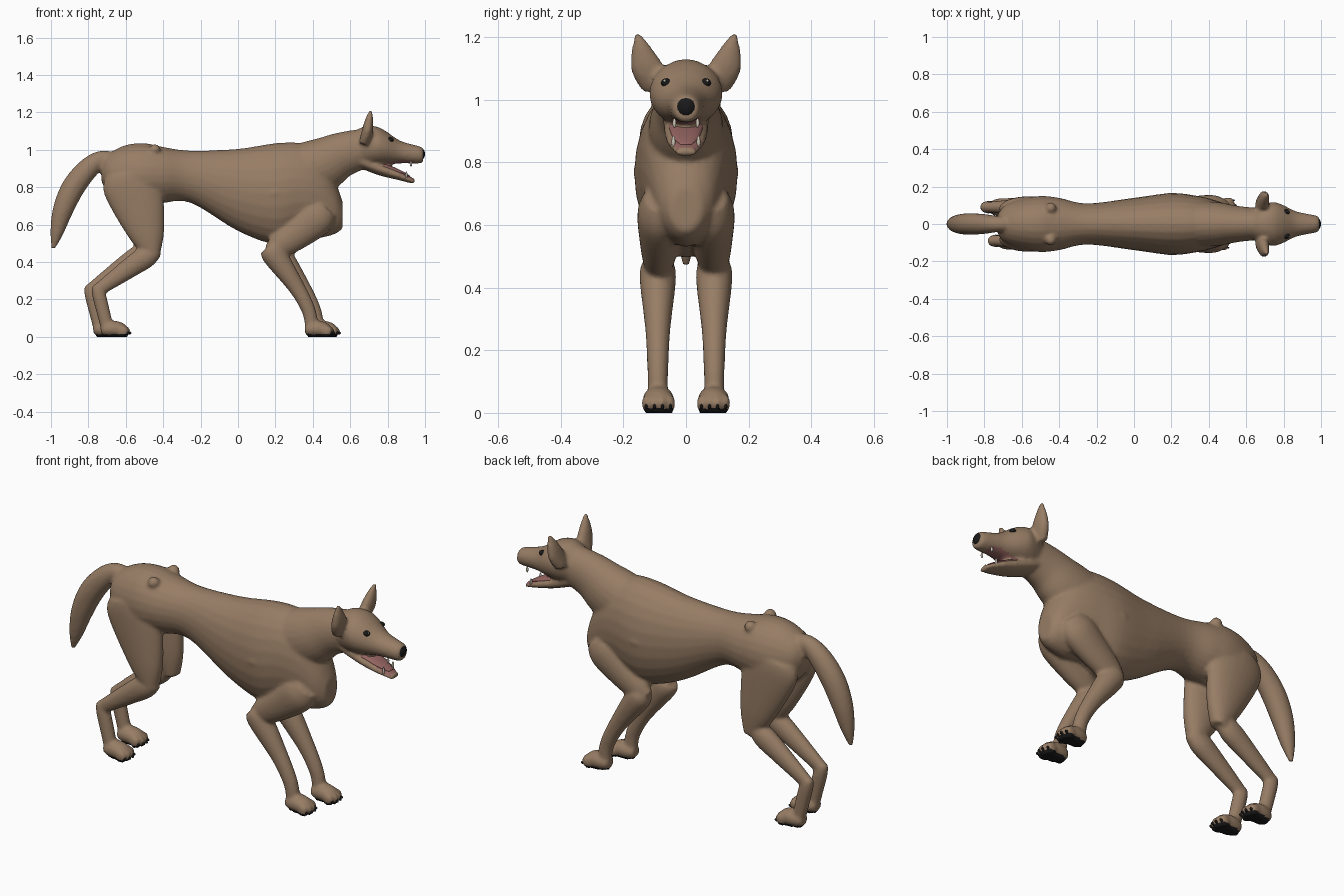
import bpy, bmesh, math
from mathutils import Vector

if "Cube" in bpy.data.objects:
    bpy.data.objects.remove(bpy.data.objects["Cube"], do_unlink=True)


def material(name, red, green, blue):
    made = bpy.data.materials.new(name)
    made.use_nodes = True
    made.diffuse_color = (red, green, blue, 1)
    made.node_tree.nodes["Principled BSDF"].inputs["Base Color"].default_value = made.diffuse_color
    return made


FUR = material("tan fur", .31, .205, .13)
BLACK = material("black", .01, .01, .01)
PINK = material("mouth pink", .3, .13, .12)
IVORY = material("ivory", .6, .55, .45)


def catmull_rom(a, b, c, d, t):
    return b + t / 2 * (c - a + t * (2 * a - 5 * b + 4 * c - d + t * (3 * (b - c) + d - a)))


def smooth_path(points, steps=5):
    """Adds in-between rings to a few key rings."""
    padded = [points[0], *points, points[-1]]
    rings = []
    for index in range(len(points) - 1):
        window = list(zip(*padded[index:index + 4]))
        rings += [[catmull_rom(*values, step / steps) for values in window] for step in range(steps)]
    return rings + [points[-1]]


def tube(bm, points, y=0, y_end=None, flat=1, dx=0, upright=False, segments=24):
    """Loft of ellipses. A ring is x, z, radius and, if it is not radius * flat, the half width."""
    rings = smooth_path(points)
    last = len(rings) - 1
    y_end = y if y_end is None else y_end
    loops = []
    for index, ring in enumerate(rings):
        x, z, radius = ring[:3]
        width = ring[3] if len(ring) > 3 else radius * flat
        before, after = rings[max(index - 1, 0)], rings[min(index + 1, last)]
        along = Vector((after[0] - before[0], 0, after[1] - before[1])).normalized()
        if upright:
            along = Vector((1, 0, 0))
        across = Vector((-along.z, 0, along.x))
        centre = Vector((x + dx, y + (y_end - y) * index / last, z))
        loop = []
        for segment in range(segments):
            angle = math.tau * segment / segments
            sideways = Vector((0, width * math.cos(angle), 0))
            loop.append(bm.verts.new(centre + sideways + across * radius * math.sin(angle)))
        loops.append(loop)
    faces = [bm.faces.new(loops[0]), bm.faces.new(loops[-1])]
    for start, end in zip(loops, loops[1:]):
        for here in range(segments):
            there = (here + 1) % segments
            faces.append(bm.faces.new((start[here], start[there], end[there], end[here])))
    bmesh.ops.recalc_face_normals(bm, faces=faces)


def ball(bm, centre, radii):
    made = bmesh.ops.create_uvsphere(bm, u_segments=20, v_segments=12, radius=1)
    bmesh.ops.scale(bm, vec=radii, verts=made["verts"])
    bmesh.ops.translate(bm, vec=centre, verts=made["verts"])


def finish(bm, name, colour):
    mesh = bpy.data.meshes.new(name)
    bm.to_mesh(mesh)
    bm.free()
    mesh.materials.append(colour)
    mesh.shade_smooth()
    made = bpy.data.objects.new(name, mesh)
    bpy.context.scene.collection.objects.link(made)
    return made


def paw_shifts(side):
    """Left paws stand slightly further apart than right ones."""
    return (.03, -1.13) if side > 0 else (0, -1.09)


def toes(side, shift):
    """Centres of the four toes of one paw, the middle ones further forward."""
    for number in range(4):
        offset = (number - 1.5) * .026
        yield Vector((.49 + shift - abs(offset) * .4, side * .088 + offset, .03))


coat_bm, eyes_bm, bright_bm, claws_bm = [bmesh.new() for part in range(4)]

# Torso
tube(coat_bm, [(-.73, .88, .05, .05), (-.69, .87, .11, .1), (-.6, .86, .165, .135), (-.5, .865, .17, .15),
               (-.4, .865, .15, .14), (-.25, .855, .14, .11), (0, .785, .22, .14), (.2, .765, .27, .165),
               (.34, .785, .25, .15), (.44, .76, .23, .125), (.52, .69, .14, .09), (.56, .65, .07, .05)],
     upright=True)
# Neck
tube(coat_bm, [(.3, .86, .16), (.45, .92, .145), (.56, .975, .12), (.72, 1.02, .1)], flat=.8)
# Skull and muzzle
tube(coat_bm, [(.61, 1.01, .08, .07), (.68, 1.02, .107, .1), (.74, 1.02, .104, .117), (.79, 1.01, .09, .105),
               (.87, .987, .06, .067), (.975, .972, .045, .045), (.99, .972, .03, .03)], upright=True)
# Lower jaw
tube(coat_bm, [(.64, .945, .035, .075), (.76, .897, .034, .07), (.86, .862, .024, .06),
               (.944, .829, .013, .03)])
# Tail
tube(coat_bm, [(-.62, .92, .05), (-.72, .95, .046), (-.8, .9, .057), (-.88, .8, .062), (-.935, .68, .055),
               (-.968, .56, .036), (-.988, .47, .01)], flat=.93)

for side in (-1, 1):
    front, hind = paw_shifts(side)
    hip_shift = hind + 1.09
    leg_y = side * .09
    # Ear
    tube(coat_bm, [(.67, 1.03, .026, .04), (.69, 1.09, .03, .056), (.7, 1.15, .024, .038),
                   (.71, 1.21, .008, .01)], side * .1, side * .155)
    # Upper front leg
    tube(coat_bm, [(.47, .69, .07), (.42, .64, .1), (.33, .565, .09), (.22, .485, .068), (.165, .455, .04)],
         side * .08, leg_y, flat=.72)
    # Lower front leg
    tube(coat_bm, [(.16, .48, .05), (.195, .435, .065), (.31, .27, .045), (.37, .16, .038),
                   (.39, .09, .036), (.392, .03, .036)], leg_y, flat=.9, dx=front)
    # Thigh
    tube(coat_bm, [(-.58, .88, .13, .06), (-.56, .8, .16, .065), (-.49, .56, .1, .057),
                   (-.455, .43, .04, .04)], side * .08, leg_y)
    # Shank
    tube(coat_bm, [(-.44, .47, .045), (-.49, .43, .06), (-.57, .375, .055), (-.755, .245, .034)],
         leg_y, flat=.8, dx=hip_shift)
    # Hock
    tube(coat_bm, [(-.752, .27, .03), (-.742, .22, .037), (-.705, .07, .035), (-.7, .03, .035)],
         leg_y, flat=.9, dx=hip_shift)
    # Paws, toes and claws
    for shift in (front, hind):
        tube(coat_bm, [(.36, .038, .026), (.385, .04, .038), (.43, .042, .044), (.475, .036, .038),
                       (.495, .03, .025)], side * .088, flat=1.15, dx=shift, upright=True)
        for toe in toes(side, shift):
            ball(coat_bm, toe, (.03, .0145, .029))
            ball(claws_bm, toe + Vector((.025, 0, -.01)), (.01, .005, .008))
    # Hip knob and elbow fold
    ball(coat_bm, (-.445, side * .085, 1), (.03, .03, .03))
    ball(coat_bm, (.2, side * .157, .77), (.035, .012, .015))
    # Eye with glint
    ball(eyes_bm, (.815, side * .064, 1.054), (.017, .016, .014))
    ball(bright_bm, (.829, side * .068, 1.06), (.004, .004, .004))
    # Lower and upper fangs
    ball(bright_bm, (.9, side * .04, .865), (.006, .006, .02))
    ball(bright_bm, (.925, side * .037, .925), (.006, .006, .015))

# Fuse the body into one smooth coat
coat = finish(coat_bm, "coat", FUR)
bpy.context.view_layer.objects.active = coat
coat.select_set(True)
fuse = coat.modifiers.new("fuse", 'REMESH')
fuse.mode = 'VOXEL'
fuse.voxel_size = .0095
soften = coat.modifiers.new("soften", 'SMOOTH')
soften.iterations = 4
for modifier in (fuse.name, soften.name):
    bpy.ops.object.modifier_apply(modifier=modifier)

# Flat black soles, pink jaw floor and palate
mesh = coat.data
mesh.materials.clear()
for colour in (FUR, BLACK, PINK):
    mesh.materials.append(colour)
for vert in mesh.vertices:
    if vert.co.z < .008:
        vert.co.z = 0
for face in mesh.polygons:
    middle, normal = face.center, face.normal
    floor = normal.z > .55 and middle.z < .925
    palate = normal.z < -.7 and middle.z > .912
    in_mouth = .77 < middle.x < .935 and abs(middle.y) < .047
    if middle.z < .014:
        face.material_index = 1
    elif in_mouth and (floor or palate):
        face.material_index = 2
    else:
        face.material_index = 0
mesh.shade_smooth()

# Tongue and nose
tongue_bm, nose_bm = bmesh.new(), bmesh.new()
tube(tongue_bm, [(.75, .922, .02, .058), (.86, .882, .012, .043), (.918, .857, .004, .018)])
ball(nose_bm, (.969, 0, .977), (.031, .038, .036))

finish(tongue_bm, "tongue", PINK)
finish(nose_bm, "nose", BLACK)
finish(eyes_bm, "eyes", BLACK)
finish(bright_bm, "fangs_and_glints", IVORY)
finish(claws_bm, "claws", BLACK)
